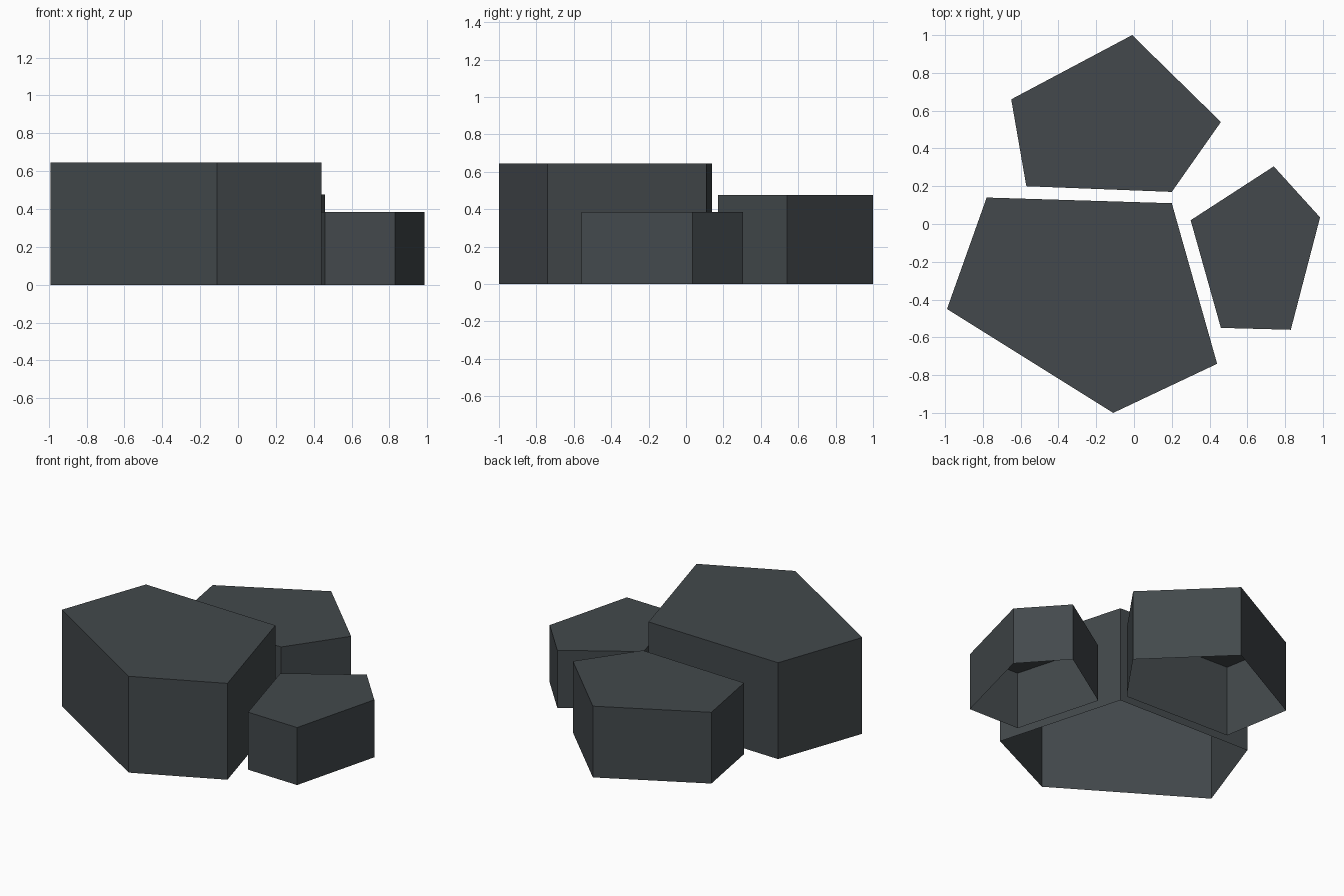
import bpy
import bmesh
from mathutils import Vector

cube = bpy.data.objects.get("Cube")
if cube:
    bpy.data.objects.remove(cube, do_unlink=True)

# Single dark slate colour
slate = bpy.data.materials.new("dark_slate")
slate.use_nodes = True
colour = (0.056, 0.066, 0.072, 1.0)
slate.diffuse_color = colour
shader = slate.node_tree.nodes["Principled BSDF"]
shader.inputs["Base Color"].default_value = colour
shader.inputs["Roughness"].default_value = 0.9


def make_stone(name, outline, height):
    """Flat-topped stone column, hollow and open underneath."""
    bm = bmesh.new()
    # Outline runs counter-clockwise, so the cap faces up
    cap = bm.faces.new([bm.verts.new((x, y, height)) for x, y in outline])
    walls = bmesh.ops.extrude_edge_only(bm, edges=list(cap.edges))["geom"]
    lower = [v for v in walls if isinstance(v, bmesh.types.BMVert)]
    bmesh.ops.translate(bm, verts=lower, vec=Vector((0, 0, -height)))

    # Point every wall away from the middle of the stone
    centre = cap.calc_center_median()
    for face in bm.faces:
        face.normal_update()
        if face is not cap and face.normal.dot(face.calc_center_median() - centre) < 0:
            face.normal_flip()

    mesh = bpy.data.meshes.new(name)
    bm.to_mesh(mesh)
    bm.free()
    mesh.materials.append(slate)
    stone = bpy.data.objects.new(name, mesh)
    bpy.context.collection.objects.link(stone)
    return stone


# Tall front stone
make_stone("large_stone", [(-0.78, 0.14), (-0.99, -0.45), (-0.11, -1.0),
                           (0.44, -0.74), (0.2, 0.11)], 0.645)
# Medium stone at the back
make_stone("medium_stone", [(-0.01, 1.0), (-0.65, 0.66), (-0.57, 0.2),
                            (0.2, 0.17), (0.46, 0.54)], 0.477)
# Low stone at the side
make_stone("small_stone", [(0.74, 0.305), (0.3, 0.02), (0.46, -0.55),
                           (0.83, -0.56), (0.985, 0.035)], 0.385)
